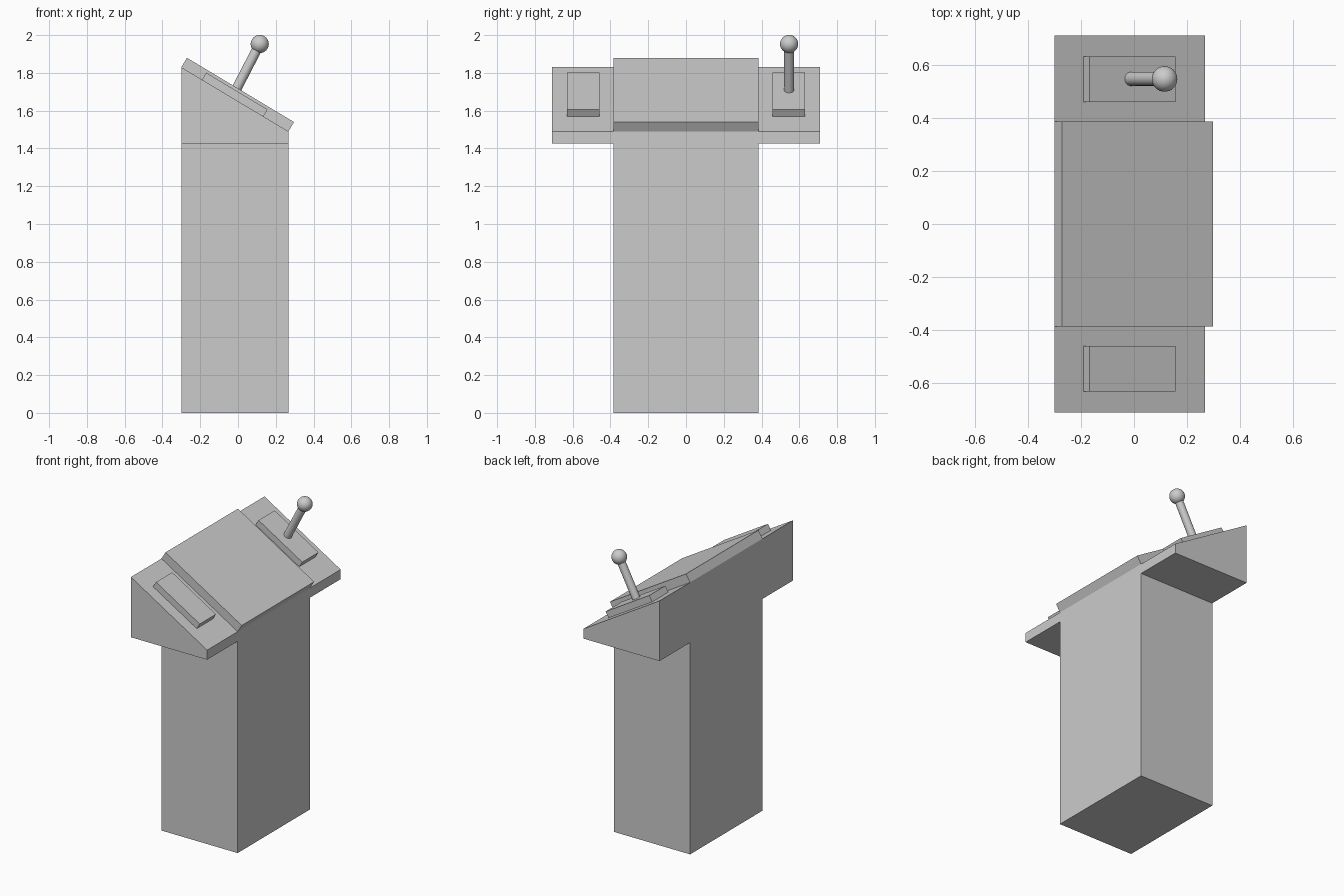
import bpy, bmesh, math
from mathutils import Vector, Matrix

if "Cube" in bpy.data.objects:
    bpy.data.objects.remove(bpy.data.objects["Cube"])

BACK, FRONT = -0.30, 0.267
TOP, LIP = 1.83, 1.49
TILT = math.atan2(TOP - LIP, FRONT - BACK)
LENGTH = math.hypot(TOP - LIP, FRONT - BACK)


def add_object(name, bm):
    bmesh.ops.recalc_face_normals(bm, faces=bm.faces[:])
    mesh = bpy.data.meshes.new(name)
    bm.to_mesh(mesh)
    bm.free()
    ob = bpy.data.objects.new(name, mesh)
    bpy.context.collection.objects.link(ob)
    return ob


# Slope frame: local x runs down the slope, local z is its normal
slope = Matrix.Translation((BACK, 0, TOP)) @ Matrix.Rotation(TILT, 4, 'Y')


def slope_panel(name, u0, u1, y0, y1, thick):
    bm = bmesh.new()
    size = Matrix.Diagonal((u1 - u0, y1 - y0, thick, 1))
    centre = Matrix.Translation(((u0 + u1) / 2, (y0 + y1) / 2, thick / 2))
    bmesh.ops.create_cube(bm, size=1, matrix=slope @ centre @ size)
    return add_object(name, bm)


# Pedestal: T-shaped outline extruded in x, then cut along the slope
half = [(0.385, 0), (0.385, 1.425), (0.71, 1.425), (0.71, TOP)]
outline = half + [(-y, z) for y, z in reversed(half)]
bm = bmesh.new()
face = bm.faces.new([bm.verts.new((BACK, y, z)) for y, z in outline])
ext = bmesh.ops.extrude_face_region(bm, geom=[face])
bmesh.ops.translate(bm, vec=(FRONT - BACK, 0, 0),
                    verts=[g for g in ext["geom"] if isinstance(g, bmesh.types.BMVert)])
cut = bmesh.ops.bisect_plane(bm, geom=bm.verts[:] + bm.edges[:] + bm.faces[:],
                             plane_co=(FRONT, 0, LIP),
                             plane_no=(math.sin(TILT), 0, math.cos(TILT)),
                             dist=1e-5, clear_outer=True)
bmesh.ops.holes_fill(bm, edges=[e for e in bm.edges if e.is_boundary])
add_object("pedestal", bm)

# Raised main console panel and the two side pads
slope_panel("console_panel", 0, LENGTH, -0.385, 0.385, 0.058)
for side, y in (("left", -0.545), ("right", 0.545)):
    slope_panel(side + "_pad", 0.128, 0.507, y - 0.086, y + 0.086, 0.043)

# Lever shaft and ball knob
base, knob = Vector((-0.016, 0.546, 1.70)), Vector((0.115, 0.546, 1.953))
axis = knob - base
bpy.ops.mesh.primitive_cylinder_add(vertices=32, radius=0.026, depth=axis.length,
                                    location=(base + knob) / 2,
                                    rotation=axis.to_track_quat('Z', 'Y').to_euler())
bpy.context.object.name = "lever_shaft"
bpy.ops.object.shade_smooth_by_angle()
bpy.ops.mesh.primitive_uv_sphere_add(segments=32, ring_count=16, radius=0.048, location=knob)
bpy.context.object.name = "lever_knob"
bpy.ops.object.shade_smooth_by_angle()
